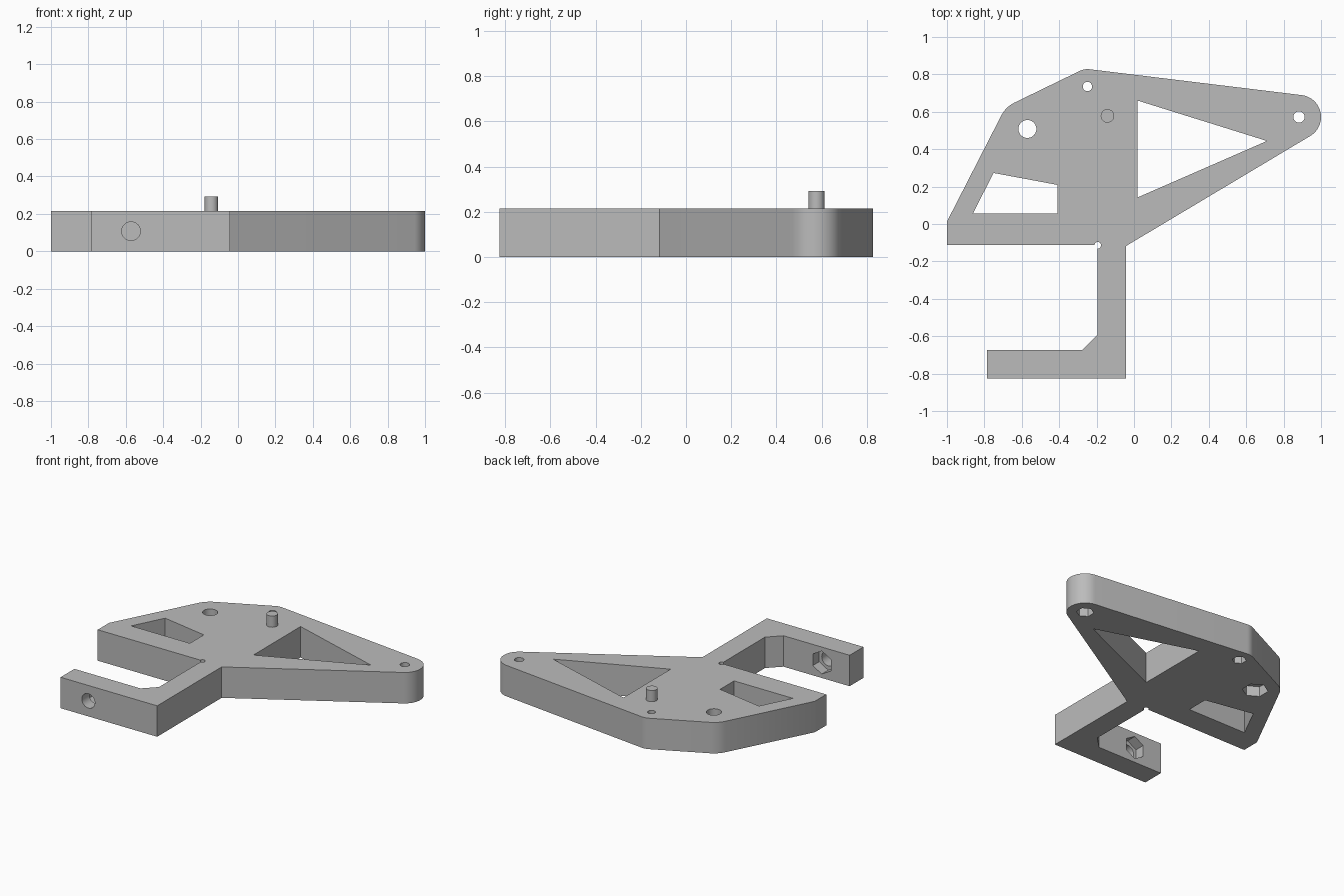
import bpy
import bmesh
from math import radians, cos, sin, pi, atan2
from mathutils import Matrix

if "Cube" in bpy.data.objects:
    bpy.data.objects.remove(bpy.data.objects["Cube"])

THICK = 0.215

grey = bpy.data.materials.new("plain grey")
grey.use_nodes = True
grey.diffuse_color = (0.5, 0.5, 0.5, 1)
grey.node_tree.nodes["Principled BSDF"].inputs["Base Color"].default_value = grey.diffuse_color


def add_mesh(name, bm):
    bmesh.ops.recalc_face_normals(bm, faces=bm.faces)
    mesh = bpy.data.meshes.new(name)
    bm.to_mesh(mesh)
    bm.free()
    mesh.materials.append(grey)
    obj = bpy.data.objects.new(name, mesh)
    bpy.context.collection.objects.link(obj)
    return obj


def prism(name, outline, z0, z1):
    bm = bmesh.new()
    face = bm.faces.new([bm.verts.new((x, y, z0)) for x, y in outline])
    top = bmesh.ops.extrude_face_region(bm, geom=[face])["geom"]
    verts = [v for v in top if isinstance(v, bmesh.types.BMVert)]
    bmesh.ops.translate(bm, verts=verts, vec=(0, 0, z1 - z0))
    return add_mesh(name, bm)


def ring(x, y, r, sides=40, turn=0.0):
    return [(x + r * cos(turn + 2 * pi * i / sides),
             y + r * sin(turn + 2 * pi * i / sides)) for i in range(sides)]


def arc(x, y, r, start, end, steps):
    angles = [radians(start + (end - start) * i / steps) for i in range(steps + 1)]
    return [(x + r * cos(a), y + r * sin(a)) for a in angles]


def cut(target, cutter):
    mod = target.modifiers.new("cut", "BOOLEAN")
    mod.operation = "DIFFERENCE"
    mod.solver = "EXACT"
    mod.object = cutter
    bpy.context.view_layer.objects.active = target
    bpy.ops.object.modifier_apply(modifier=mod.name)
    bpy.data.objects.remove(cutter)


def smooth(obj):
    bpy.ops.object.select_all(action="DESELECT")
    obj.select_set(True)
    bpy.context.view_layer.objects.active = obj
    bpy.ops.object.shade_smooth_by_angle(angle=radians(30))


# Bracket plate with its hooked arm and rounded corners
outline = [(-1, -0.112), (-0.194, -0.112), (-0.194, -0.59), (-0.278, -0.674),
           (-0.786, -0.674), (-0.786, -0.826), (-0.043, -0.826), (-0.043, -0.118)]
outline += arc(0.882, 0.572, 0.118, -59, 83, 24)
outline += arc(-0.249, 0.735, 0.093, 83, 114, 6)
outline += arc(-0.57, 0.508, 0.157, 114, 154, 10)
outline += [(-1, 0.013)]
plate = prism("bracket_plate", outline, 0, THICK)

# Weight-saving windows
for window in ([(0.019, 0.142), (0.711, 0.444), (0.019, 0.66)],
               [(-0.861, 0.056), (-0.409, 0.056), (-0.409, 0.209), (-0.751, 0.273)]):
    cut(plate, prism("window_cutter", window, -0.1, 0.4))

# Bolt holes with hexagonal nut pockets underneath
for x, y, r, nut in ((-0.57, 0.508, 0.048, 0.083),
                     (-0.249, 0.735, 0.025, 0.045),
                     (0.882, 0.572, 0.03, 0.056)):
    cut(plate, prism("hole_cutter", ring(x, y, r), -0.1, 0.4))
    cut(plate, prism("nut_cutter", ring(x, y, nut, 6, pi / 2), -0.1, 0.07))

# Relief hole in the inner corner
cut(plate, prism("relief_cutter", ring(-0.194, -0.114, 0.018, 24), -0.1, 0.4))

# Cross bolt hole through the arm, nut pocket on its inner face
for points, z0, z1 in ((ring(0, 0, 0.05), 0.6, 0.9),
                       (ring(0, 0, 0.08, 6, pi / 2), 0.6, 0.745)):
    cutter = prism("arm_cutter", points, z0, z1)
    cutter.data.transform(Matrix.Translation((-0.572, 0, THICK / 2)) @ Matrix.Rotation(pi / 2, 4, "X"))
    cut(plate, cutter)
smooth(plate)

# Locating pin on the top face
pin = prism("locating_pin", ring(-0.142, 0.578, 0.036), THICK - 0.02, 0.293)
smooth(pin)
